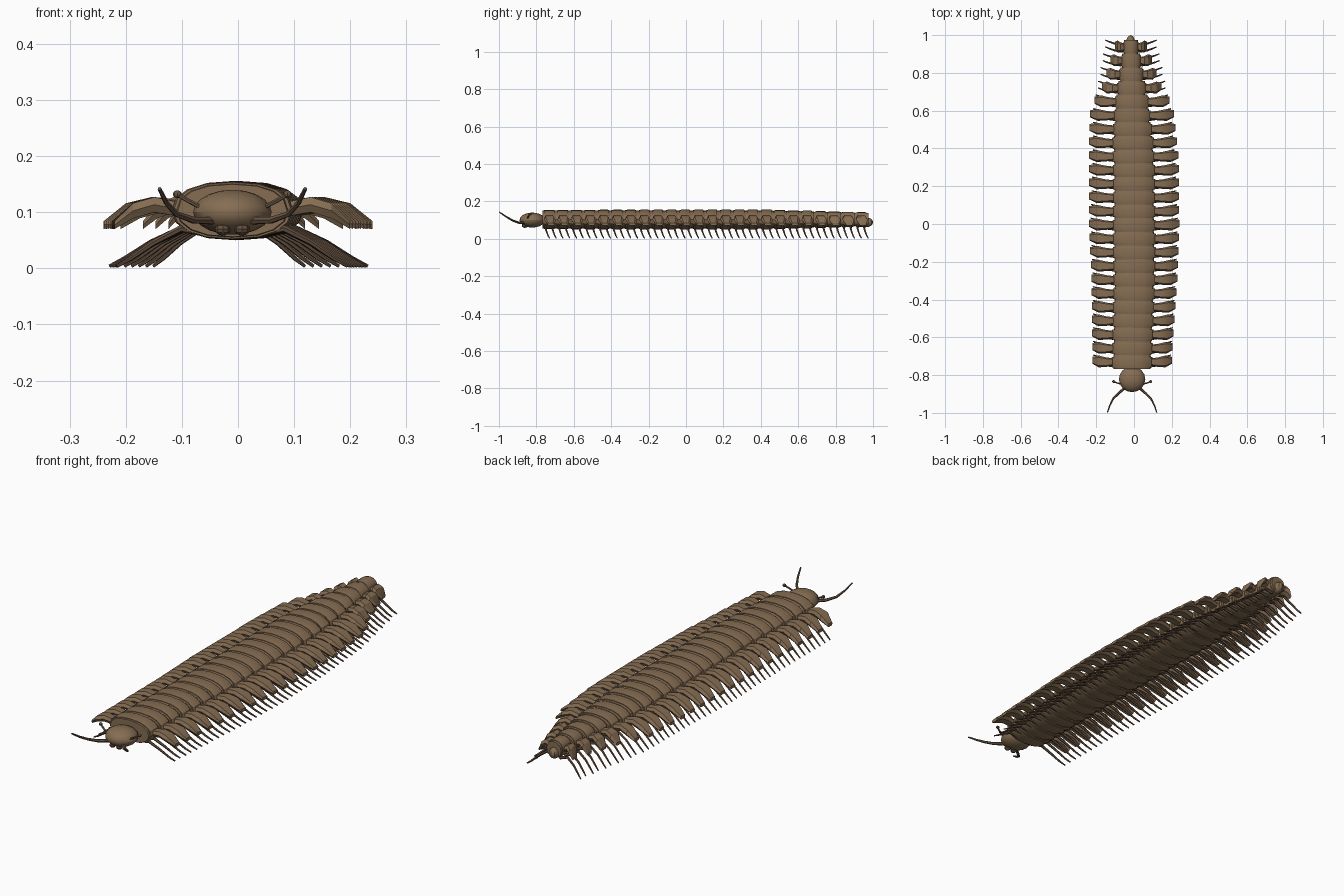
import bpy
import bmesh
import math
from mathutils import Vector, Matrix

if "Cube" in bpy.data.objects:
    bpy.data.objects.remove(bpy.data.objects["Cube"])


def material(name, rgb):
    m = bpy.data.materials.new(name)
    m.use_nodes = True
    m.diffuse_color = (*rgb, 1)
    m.node_tree.nodes["Principled BSDF"].inputs["Base Color"].default_value = (*rgb, 1)
    return m


SHELL = material("shell brown", (0.235, 0.152, 0.085))
LIMB = material("limb brown", (0.14, 0.088, 0.056))
made = []


def finish(bm, name, mat):
    bmesh.ops.recalc_face_normals(bm, faces=bm.faces)
    mesh = bpy.data.meshes.new(name)
    bm.to_mesh(mesh)
    bm.free()
    mesh.materials.append(mat)
    ob = bpy.data.objects.new(name, mesh)
    bpy.context.collection.objects.link(ob)
    made.append(ob)


def loft(bm, rings):
    """Skin a list of equal-sized rings and cap both ends."""
    loops = [[bm.verts.new(p) for p in ring] for ring in rings]
    n = len(loops[0])
    for a, b in zip(loops, loops[1:]):
        for k in range(n):
            bm.faces.new((a[k], a[(k + 1) % n], b[(k + 1) % n], b[k]))
    bm.faces.new(loops[0])
    bm.faces.new(loops[-1])


def tube(bm, points, r0, r1, sides=6):
    """Tapered round limb along a path."""
    pts = [Vector(p) for p in points]
    rings = []
    for i, p in enumerate(pts):
        d = (pts[min(i + 1, len(pts) - 1)] - pts[max(i - 1, 0)]).normalized()
        u = d.cross(Vector((0, 1, 0.3))).normalized()
        v = d.cross(u)
        r = r0 + (r1 - r0) * i / (len(pts) - 1)
        rings.append([p + r * (u * math.cos(a) + v * math.sin(a))
                      for a in (math.tau * k / sides for k in range(sides))])
    loft(bm, rings)


def ball(bm, centre, size, u=16, v=10):
    m = Matrix.Translation(centre) @ Matrix.Diagonal((*size, 1))
    bmesh.ops.create_uvsphere(bm, u_segments=u, v_segments=v, radius=1, matrix=m)


def interp(keys, i):
    for (a, x), (b, y) in zip(keys, keys[1:]):
        if i <= b:
            return x + (y - x) * (i - a) / (b - a)
    return keys[-1][1]


# How the body changes from the first segment to the last
COUNT, FIRST, STEP = 24, -0.73, 0.0725
PLATE = [(0, .21), (10, .239), (15, .237), (18, .222), (19, .198), (20, .157), (23, .085)]
BODY = [(0, .108), (8, .115), (16, .112), (19, .09), (23, .04)]
HEIGHT = [(0, .052), (16, .053), (23, .039)]
REACH = [(0, .205), (10, .23), (18, .205), (23, .135)]
CENTRE = [(0, -.01), (6, .002), (14, 0), (18, -.01), (23, -.016)]
AXIS_Z = 0.103

# Side plate stations: fraction out, front edge, rear edge, top, bottom
STATIONS = [(0, -.018, .018, .117, .092), (.4, -.027, .024, .127, .1),
            (.72, -.029, .034, .116, .089), (1, -.01, .027, .084, .07)]
# Body ring profile: offset along the segment, size
RINGS = [(-.037, .9), (-.03, .92), (-.03, .97), (-.02, 1), (.022, 1),
         (.027, .98), (.027, .92), (.037, .9)]
# Leg path: fraction out, height, sweep to the rear
LEG = [(0, .062, 0), (.3, .071, -.004), (.6, .046, .002), (.85, .018, .012), (1, .004, .02)]


def bent(value, power):
    return math.copysign(abs(value) ** power, value)


def body_ring(cx, y, b, h):
    return [(cx + b * bent(math.cos(a), .85), y, AXIS_Z + h * bent(math.sin(a), .92))
            for a in (math.tau * k / 16 for k in range(16))]


def plate_section(x, y, f, r, top, bottom):
    mid = (top + bottom) / 2
    return [(x, y + f, mid), (x, y + f * .7, top), (x, y + r * .7, top),
            (x, y + r, mid), (x, y + r * .7, bottom), (x, y + f * .7, bottom)]


for i in range(COUNT):
    y = FIRST + i * STEP
    cx, b, h = interp(CENTRE, i), interp(BODY, i), interp(HEIGHT, i)
    w, reach = interp(PLATE, i), interp(REACH, i)

    # Armoured ring
    bm = bmesh.new()
    loft(bm, [body_ring(cx, y + dy, b * s, h * s) for dy, s in RINGS])
    finish(bm, f"body_segment_{i + 1}", SHELL)

    # Wing-like plates on both sides
    bm = bmesh.new()
    for side in (-1, 1):
        root = b * .85
        loft(bm, [plate_section(cx + side * (root + t * (w - root)), y, f, r, top, low)
                  for t, f, r, top, low in STATIONS])
    finish(bm, f"side_plates_{i + 1}", SHELL)

    # Two pairs of legs
    bm = bmesh.new()
    for side in (-1, 1):
        root = b * .4
        for dy in (-.02, .016):
            tube(bm, [(cx + side * (root + t * (reach - root)), y + dy + sweep, z)
                      for t, z, sweep in LEG], .0075, .003)
    finish(bm, f"legs_{i + 1}", LIMB)

# Head
HX = -0.01
bm = bmesh.new()
ball(bm, (HX, -.822, .1), (.07, .068, .04))
finish(bm, "head", SHELL)

# Jaws below the face
bm = bmesh.new()
for side in (-1, 1):
    ball(bm, (HX + side * .017, -.862, .07), (.014, .016, .012), 8, 6)
finish(bm, "jaws", LIMB)

# Antennae and short knobbed feelers
for side, label in ((1, "left"), (-1, "right")):
    bm = bmesh.new()
    tube(bm, [(HX + side * x, y, z) for x, y, z in
              ((.035, -.865, .085), (.07, -.895, .086), (.1, -.925, .097),
               (.118, -.96, .117), (.13, -.997, .142))], .0075, .0035)
    finish(bm, label + "_antenna", LIMB)
    bm = bmesh.new()
    tube(bm, [(HX + side * x, y, z) for x, y, z in
              ((.055, -.848, .108), (.078, -.842, .12), (.097, -.835, .131))], .004, .004)
    ball(bm, (HX + side * .098, -.834, .132), (.008, .008, .007), 8, 6)
    finish(bm, label + "_feeler", LIMB)

# Tail tip
bm = bmesh.new()
ball(bm, (-.018, .965, .088), (.023, .035, .026), 10, 8)
finish(bm, "tail_tip", SHELL)

# Smooth shading with crisp edges
bpy.ops.object.select_all(action='DESELECT')
for ob in made:
    ob.select_set(True)
bpy.context.view_layer.objects.active = made[0]
bpy.ops.object.shade_smooth_by_angle(angle=math.radians(30))
